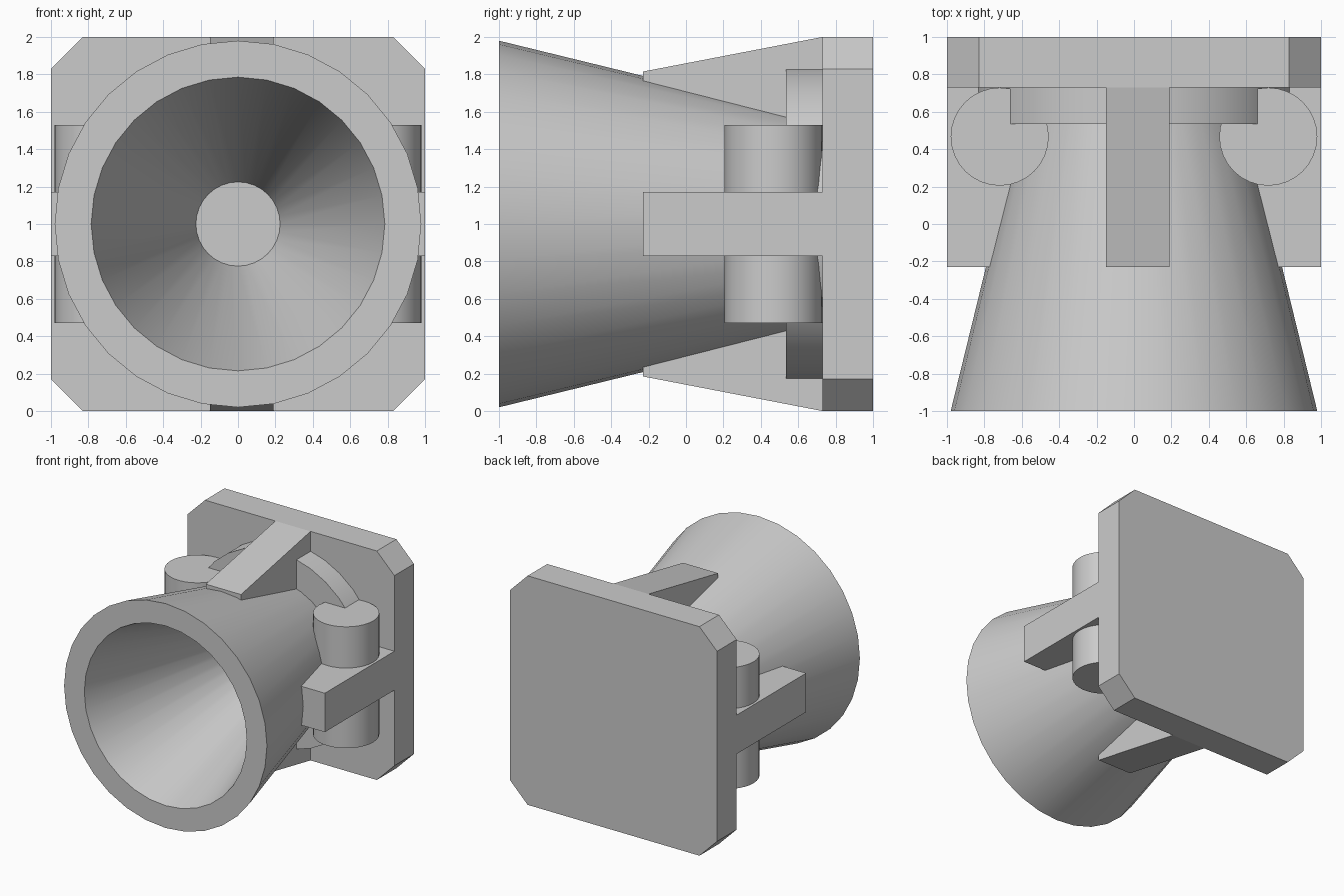
import bpy, bmesh, math
from mathutils import Matrix

if "Cube" in bpy.data.objects:
    bpy.data.objects.remove(bpy.data.objects["Cube"])


def finish(name, bm, smooth=False):
    bmesh.ops.recalc_face_normals(bm, faces=bm.faces[:])
    me = bpy.data.meshes.new(name)
    bm.to_mesh(me)
    bm.free()
    ob = bpy.data.objects.new(name, me)
    bpy.context.collection.objects.link(ob)
    if smooth:
        bpy.ops.object.select_all(action='DESELECT')
        ob.select_set(True)
        bpy.context.view_layer.objects.active = ob
        bpy.ops.object.shade_smooth_by_angle(angle=math.radians(30))
    return ob


def prism(name, points, vector):
    """Extrude a flat polygon along a vector."""
    bm = bmesh.new()
    face = bm.faces.new([bm.verts.new(p) for p in points])
    ext = bmesh.ops.extrude_face_region(bm, geom=[face], use_keep_orig=True)
    moved = [e for e in ext['geom'] if isinstance(e, bmesh.types.BMVert)]
    bmesh.ops.translate(bm, verts=moved, vec=vector)
    return finish(name, bm)


def lathe(name, profile, closed, steps=32):
    """Spin (radius, y) points around the horn axis at z = 1."""
    bm = bmesh.new()
    vs = [bm.verts.new((0, y, 1 + r)) for r, y in profile]
    edges = [bm.edges.new(p) for p in zip(vs, vs[1:])]
    if closed:
        edges.append(bm.edges.new((vs[-1], vs[0])))
    bmesh.ops.spin(bm, geom=vs + edges, cent=(0, 0, 1), axis=(0, 1, 0),
                   angle=math.tau, steps=steps)
    bmesh.ops.remove_doubles(bm, verts=bm.verts[:], dist=1e-4)
    return finish(name, bm, True)


# Square back plate with cut corners
c = 0.83
outline = [(-c, 0), (c, 0), (1, 1 - c), (1, 1 + c),
           (c, 2), (-c, 2), (-1, 1 + c), (-1, 1 - c)]
prism("back_plate", [(x, 0.73, z) for x, z in outline], (0, 0.27, 0))

# Hollow horn with a thick wall and small flat floor
lathe("horn", [(0.54, 0.8), (0.98, -1), (0.785, -1), (0.225, 0.728), (0, 0.728)], False)

# Collar where the horn meets the plate
lathe("collar", [(0.5, 0.535), (0.85, 0.535), (0.85, 0.74), (0.5, 0.74)], True)

# Sloped ribs above and below the horn
for name, s in (("top_rib", 1), ("bottom_rib", -1)):
    side = [(-0.23, 0.6), (-0.23, 0.815), (0.73, 1), (0.74, 1), (0.74, 0.5)]
    prism(name, [(-0.15, y, 1 + s * r) for y, r in side], (0.34, 0, 0))

# Square side ribs and upright round posts
for name, s in (("right", 1), ("left", -1)):
    side = [(s * 0.6, -0.23), (s, -0.23), (s, 0.74), (s * 0.5, 0.74)]
    prism(name + "_rib", [(x, y, 0.83) for x, y in side], (0, 0, 0.34))
    bm = bmesh.new()
    bmesh.ops.create_cone(bm, cap_ends=True, segments=32, radius1=0.262,
                          radius2=0.262, depth=1.06,
                          matrix=Matrix.Translation((s * 0.718, 0.467, 1)))
    finish(name + "_post", bm, True)
